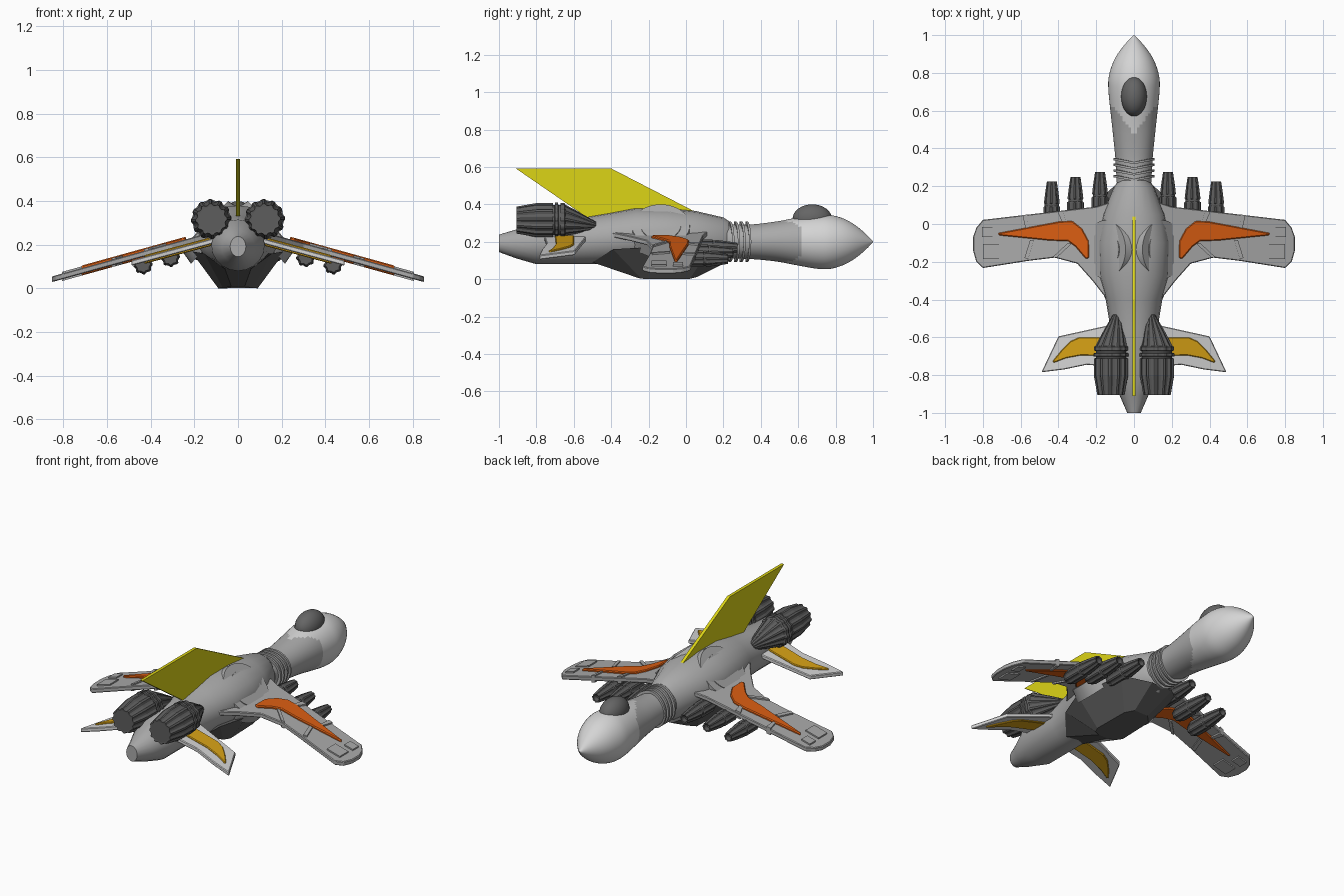
import bpy, bmesh, math
from mathutils import Matrix, Vector

if "Cube" in bpy.data.objects:
    bpy.data.objects.remove(bpy.data.objects["Cube"])

def mat(name, r, g, b):
    m = bpy.data.materials.new(name)
    m.diffuse_color = (r, g, b, 1)
    m.use_nodes = True
    m.node_tree.nodes["Principled BSDF"].inputs["Base Color"].default_value = m.diffuse_color
    return m

LIGHT = mat("light grey", .66, .66, .66)
MID = mat("mid grey", .40, .40, .40)
DARK = mat("dark grey", .11, .11, .11)
GLASS = mat("canopy grey", .13, .13, .13)
ORANGE = mat("orange", .70, .11, .006)
AMBER = mat("amber", .68, .36, .008)
YELLOW = mat("yellow", .72, .66, .008)

def finish(bm, name, mats, smooth=None):
    bmesh.ops.recalc_face_normals(bm, faces=bm.faces)
    me = bpy.data.meshes.new(name)
    bm.to_mesh(me)
    bm.free()
    ob = bpy.data.objects.new(name, me)
    bpy.context.collection.objects.link(ob)
    for m in mats:
        me.materials.append(m)
    if smooth:
        bpy.ops.object.select_all(action='DESELECT')
        ob.select_set(True)
        bpy.context.view_layer.objects.active = ob
        bpy.ops.object.shade_smooth_by_angle(angle=math.radians(smooth))
    return ob

def skin(bm, rings):
    """Bridge closed rings of points and cap both ends."""
    vs = [[bm.verts.new(p) for p in r] for r in rings]
    n = len(vs[0])
    for a, b in zip(vs, vs[1:]):
        for i in range(n):
            bm.faces.new((a[i], a[(i + 1) % n], b[(i + 1) % n], b[i]))
    bm.faces.new(vs[0])
    bm.faces.new(vs[-1])

def resample(rows, step):
    """Smooth a list of (y, half width, z low, z high) rows."""
    out = []
    for i in range(len(rows) - 1):
        p0, p1, p2, p3 = (rows[max(i - 1, 0)], rows[i], rows[i + 1], rows[min(i + 2, len(rows) - 1)])
        k = max(1, round(abs(p2[0] - p1[0]) / step))
        for j in range(k):
            t = j / k
            out.append([.5 * (2 * b + (c - a) * t + (2 * a - 5 * b + 4 * c - d) * t * t
                              + (3 * b - a - 3 * c + d) * t ** 3) for a, b, c, d in zip(p0, p1, p2, p3)])
    return out + [list(rows[-1])]

def loft(name, rows, mats, n=40, smooth=35, rule=None):
    bm = bmesh.new()
    rings = []
    for y, w, lo, hi in rows:
        rings.append([(w * math.cos(2 * math.pi * i / n), y,
                       (lo + hi) / 2 + (hi - lo) / 2 * math.sin(2 * math.pi * i / n)) for i in range(n)])
    skin(bm, rings)
    if rule:
        for f in bm.faces:
            f.material_index = rule(f.calc_center_median())
    return finish(bm, name, mats, smooth)

def plate(name, pts, zf, thick, m, side=1, bevel=0):
    """Flat plate from a top outline, tilted by zf(x), mirrored by side."""
    bm = bmesh.new()
    skin(bm, [[(side * x, y, zf(x) + h) for x, y in pts] for h in (-thick / 2, thick / 2)])
    ob = finish(bm, name, [m])
    if bevel:
        b = ob.modifiers.new("bevel", 'BEVEL')
        b.width = bevel
        b.segments = 1
    return ob

def lathe(name, prof, c, m, n=32, ridge=0, drift=None):
    """Ribbed turned shape along y; drift moves the narrow front end."""
    bm = bmesh.new()
    rings = []
    for k, (y, r, rib) in enumerate(prof):
        d = drift(y) if drift else (0, 0)
        ring = []
        for i in range(n):
            rr = r * (1 - ridge * rib * (i // 2 % 2))
            a = 2 * math.pi * i / n
            ring.append((c[0] + d[0] + rr * math.cos(a), y, c[1] + d[1] + rr * math.sin(a)))
        rings.append(ring)
    skin(bm, rings)
    return finish(bm, name, [m])

# Head and neck: light nose shell, with a stepped grey notch along each side
head = [(.22, .092, .11, .295), (.34, .098, .108, .292), (.48, .112, .095, .308), (.6, .125, .073, .33),
        (.7, .135, .056, .343), (.77, .135, .055, .343), (.84, .117, .075, .325), (.9, .087, .108, .292),
        (.955, .045, .152, .248), (1.0, .003, .197, .203)]
loft("nose_and_neck", resample(head, .016), [LIGHT, MID], 48, 40,
     lambda c: 1 if c.y < .475 + .15 * min(1, 1.1 * abs(c.x) / .12) else 0)

# Canopy bubble
bm = bmesh.new()
bmesh.ops.create_uvsphere(bm, u_segments=32, v_segments=20, radius=1,
                          matrix=Matrix.Translation((0, .675, .322)) @ Matrix.Diagonal((.068, .105, .078, 1)))
finish(bm, "canopy", [GLASS], 40)

# Neck rings
for k in range(4):
    bm = bmesh.new()
    rings = []
    for i in range(40):
        a = 2 * math.pi * i / 40
        x, z = math.cos(a), math.sin(a)
        cy = .245 + .03 * k + .02 * (abs(x) - .6)
        rings.append([((.099 + dr) * x, cy + dy, .2 + (.099 + dr) * z)
                      for dr, dy in ((-.02, -.006), (.009, -.006), (.009, .006), (-.02, .006))])
    vs = [[bm.verts.new(p) for p in r] for r in rings]
    for i in range(40):
        a, b = vs[i], vs[(i + 1) % 40]
        for j in range(4):
            bm.faces.new((a[j], a[(j + 1) % 4], b[(j + 1) % 4], b[j]))
    finish(bm, "neck_ring_%d" % (k + 1), [MID], 35)

# Main body and tail
body = [(.23, .08, .10, .31), (.2, .105, .08, .33), (.05, .165, .08, .365), (-.1, .19, .08, .38),
        (-.27, .185, .08, .38), (-.4, .15, .08, .355), (-.55, .125, .08, .33), (-.8, .122, .08, .315),
        (-.91, .075, .112, .265), (-1.0, .036, .145, .238)]
loft("body", body, [MID], 20, 28)

# Faceted keel
rim = [(.07, .235, .10), (.19, .12, .15), (.215, -.22, .17), (.155, -.39, .16), (.06, -.5, .09)]
base = [(.045, .06, .012), (.085, .02, .002), (.09, -.2, 0), (.07, -.24, .003), (.03, -.26, .008)]
bm = bmesh.new()
skin(bm, [[(s * x, y, z) for s, row in ((1, src), (-1, src[::-1])) for x, y, z in row] for src in (rim, base)])
finish(bm, "keel", [DARK])

# Dorsal fin, drawn in y-z
bm = bmesh.new()
skin(bm, [[(x, y, z) for y, z in ((.04, .365), (-.40, .592), (-.91, .592), (-.50, .31))] for x in (-.009, .009)])
finish(bm, "dorsal_fin", [YELLOW])

wing_z = lambda x: .278 - .277 * x
tail_z = lambda x: .248 - .27 * x
wing = [(.08, .13), (.2, .092), (.8, .022), (.835, -.02), (.852, -.07), (.852, -.14), (.835, -.2), (.8, -.233),
        (.56, -.195), (.42, -.178), (.3, -.21), (.22, -.3), (.15, -.39), (.08, -.4)]
flash = [(.238, -.18), (.24, -.09), (.275, -.025), (.325, .015), (.39, .014), (.72, -.048), (.715, -.06),
         (.44, -.088), (.35, -.09), (.31, -.12), (.255, -.185)]
tail = [(.08, -.53), (.15, -.54), (.4, -.595), (.49, -.785), (.37, -.77), (.25, -.745), (.08, -.76)]
tail_flash = [(.12, -.60), (.29, -.6), (.335, -.62), (.385, -.67), (.43, -.725), (.425, -.735), (.36, -.71), (.28, -.695),
              (.12, -.7)]
panels = [[(.75, -.015), (.805, -.015), (.805, -.07), (.75, -.07)],
          [(.715, -.105), (.8, -.105), (.8, -.185), (.715, -.185)],
          [(.565, .05), (.59, .047), (.575, -.02), (.56, -.02)],
          [(.53, -.085), (.55, -.085), (.58, -.18), (.56, -.185)],
          [(.375, .07), (.405, .066), (.38, .01), (.36, .01)],
          [(.33, -.105), (.35, -.1), (.43, -.175), (.41, -.178)]]
# Rear engine profile: y, radius, rib strength
engine = [(-.905, .058, 0), (-.906, .072, 1), (-.80, .091, 1), (-.712, .091, 1), (-.71, .08, 0), (-.702, .08, 0),
          (-.70, .093, .6), (-.685, .093, .6), (-.682, .08, 0), (-.672, .08, 0), (-.67, .091, .6), (-.65, .09, .6),
          (-.645, .083, 1), (-.58, .06, 1), (-.48, .02, 1)]

for s, tag in ((1, "right"), (-1, "left")):
    # Main wing with its flash and raised panels
    plate("wing_" + tag, wing, wing_z, .026, MID, s, .004)
    plate("wing_flash_" + tag, flash, lambda x: wing_z(x) + .002, .046, ORANGE, s, .005)
    for k, p in enumerate(panels):
        plate("wing_panel_%d_%s" % (k + 1, tag), p, wing_z, .042, MID, s)
    # Tailplane with its flash
    plate("tailplane_" + tag, tail, tail_z, .024, LIGHT, s, .004)
    plate("tail_flash_" + tag, tail_flash, tail_z, .04, AMBER, s, .004)
    # Rear engine
    lathe("engine_" + tag, engine, (s * .122, .316), DARK, 48, .1,
          lambda y: (-s * .03 * max(0, (y + .65) / .17), -.03 * max(0, (y + .65) / .17)))
    # Guns slung under the wing
    for k, (x, z, tip) in enumerate(((.18, .168, .275), (.31, .142, .25), (.435, .108, .225))):
        gun = [(tip - .26, .034, 1), (tip - .23, .044, 1), (tip - .135, .044, 1), (tip - .13, .038, 0),
               (tip - .12, .038, 0), (tip - .115, .042, 1), (tip - .05, .034, 1), (tip, .026, 1),
               (tip - .002, .018, 0), (tip - .03, .016, 0)]
        lathe("gun_%d_%s" % (k + 1, tag), gun, (s * x, z), DARK, 32, .12)
    # Round shoulder fairing where the wing meets the body
    axis = Vector((s * .72, 0, .69))
    q = axis.to_track_quat('Z', 'Y').to_matrix().to_4x4()
    for nm, r, d, m in (("shoulder_ring_", .155, .075, LIGHT), ("shoulder_disc_", .108, .083, MID)):
        bm = bmesh.new()
        bmesh.ops.create_cone(bm, cap_ends=True, segments=40, radius1=r + .015, radius2=r, depth=d,
                              matrix=Matrix.Translation(Vector((s * .125, -.135, .262))) @ q)
        finish(bm, nm + tag, [MID], 30)
